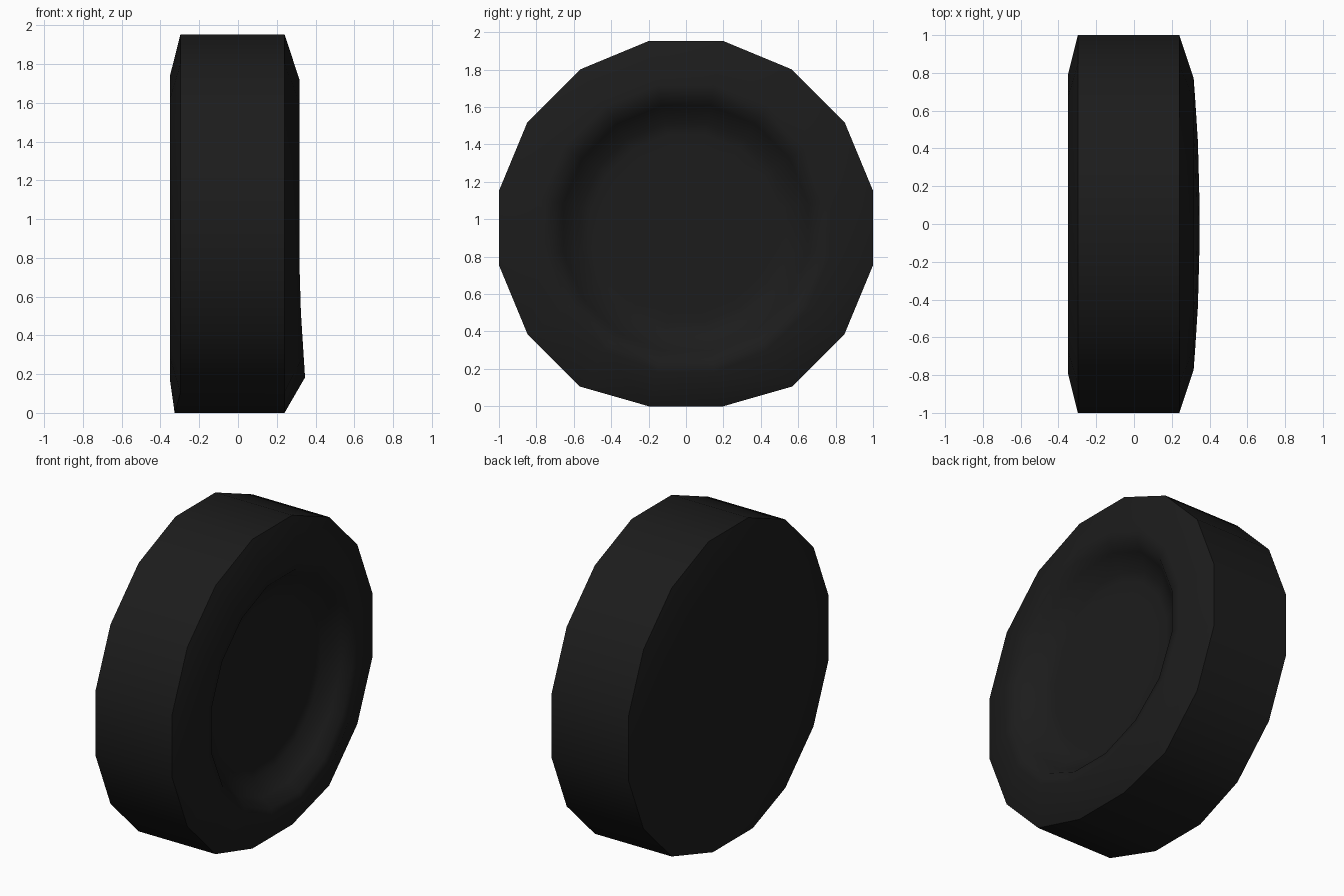
import bpy, bmesh, math

if "Cube" in bpy.data.objects:
    bpy.data.objects.remove(bpy.data.objects["Cube"])

SIDES = 16
CENTRE_Z = 0.953

rubber = bpy.data.materials.new("black rubber")
rubber.diffuse_color = (0.0116, 0.0116, 0.0116, 1)
rubber.use_nodes = True
rubber.node_tree.nodes["Principled BSDF"].inputs["Base Color"].default_value = rubber.diffuse_color

# Half cross-section: (x, distance from axle to the flat), back cap to front dish
profile = [(-0.35, 0.79), (-0.297, 1.0), (0.24, 1.0),
           (0.316, 0.77), (0.305, 0.70), (0.26, 0.655),
           (0.185, 0.56), (0.175, 0.50), (0.175, 0.42)]


def ring(bm, x, flat):
    """One 16-sided ring around the axle, squashed where it meets the ground."""
    r = flat / math.cos(math.pi / SIDES)
    verts = []
    for i in range(SIDES):
        a = 2 * math.pi * (i + 0.5) / SIDES
        y, z = r * math.sin(a), CENTRE_Z + r * math.cos(a)
        px = x
        if z < 0:                       # flattened contact patch
            z = 0
            if x < 0:
                px -= 0.03
        if x > 0.3 and z < 0.65:        # sidewall bulges under load
            px += 0.03 * (0.65 - z) / 0.47
        verts.append(bm.verts.new((px, y, z)))
    return verts


bm = bmesh.new()
rings = [ring(bm, x, f) for x, f in profile]

# Tread, sidewalls and dish wall
for a, b in zip(rings, rings[1:]):
    for i in range(SIDES):
        j = (i + 1) % SIDES
        bm.faces.new((a[i], a[j], b[j], b[i]))

# Flat back and sunken front disc
bm.faces.new(rings[0])
bm.faces.new(rings[-1])
bmesh.ops.recalc_face_normals(bm, faces=bm.faces)

mesh = bpy.data.meshes.new("tyre")
bm.to_mesh(mesh)
bm.free()
mesh.materials.append(rubber)
tyre = bpy.data.objects.new("tyre", mesh)
bpy.context.collection.objects.link(tyre)

# Smooth sides, crisp tread edges
bpy.context.view_layer.objects.active = tyre
tyre.select_set(True)
bpy.ops.object.shade_smooth_by_angle(angle=math.radians(58))
